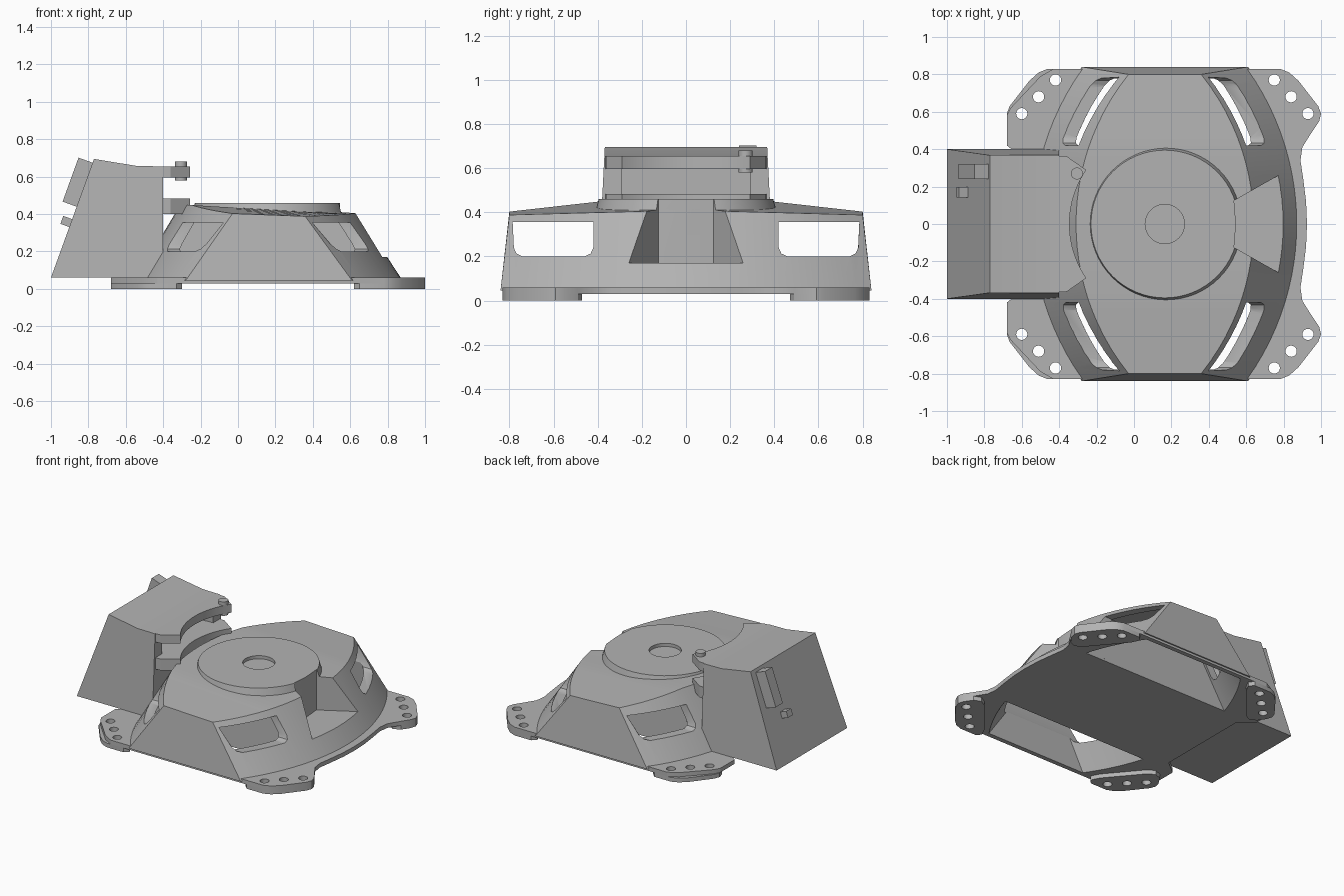
import bpy, bmesh
from math import sqrt, cos, sin, pi, atan2, radians
from mathutils import Matrix

if "Cube" in bpy.data.objects:
    bpy.data.objects.remove(bpy.data.objects["Cube"])

grey = bpy.data.materials.new("matte_grey")
grey.use_nodes = True
grey.diffuse_color = (0.45, 0.45, 0.45, 1)
grey.node_tree.nodes["Principled BSDF"].inputs["Base Color"].default_value = (0.45, 0.45, 0.45, 1)

CX = 0.165                                   # axis of the round turret


def finish(name, bm):
    bmesh.ops.recalc_face_normals(bm, faces=bm.faces)
    me = bpy.data.meshes.new(name)
    bm.to_mesh(me)
    bm.free()
    ob = bpy.data.objects.new(name, me)
    bpy.context.collection.objects.link(ob)
    me.materials.append(grey)
    return ob


def prism(name, pts, lo, hi, axis="z"):
    """Extrude a flat outline along one axis."""
    place = {"x": lambda a, b, c: (c, a, b),
             "y": lambda a, b, c: (a, c, b),
             "z": lambda a, b, c: (a, b, c)}[axis]
    bm = bmesh.new()
    rings = [[bm.verts.new(place(a, b, c)) for a, b in pts] for c in (lo, hi)]
    for ring in rings:
        bm.faces.new(ring)
    n = len(pts)
    for i in range(n):
        j = (i + 1) % n
        bm.faces.new((rings[0][i], rings[0][j], rings[1][j], rings[1][i]))
    return finish(name, bm)


def cone(name, x, y, r0, r1, z0, z1, sides=32):
    bm = bmesh.new()
    bmesh.ops.create_cone(bm, cap_ends=True, segments=sides, radius1=r0, radius2=r1,
                          depth=z1 - z0, matrix=Matrix.Translation((x, y, (z0 + z1) / 2)))
    return finish(name, bm)


def hull(name, f0, f1, inset, z0, drop, n=24):
    """Tapered body with two bowed flanks, between the fractions f0..f1 of its width."""
    bm = bmesh.new()
    rows = []
    for i in range(n + 1):
        f = f0 + (f1 - f0) * i / n
        yb, yt = 0.84 * f, 0.80 * f
        xb = sqrt(1.44 ** 2 - yb * yb) - 0.56 - inset
        xt = sqrt(1.28 ** 2 - yt * yt) - 0.64 - inset
        zr = 0.388 + 0.022 * (1 - abs(f)) - drop
        zl = 0.403 + 0.045 * min(1, 2 * (1 - abs(f))) - drop
        rows.append([bm.verts.new(p) for p in (
            (xb, yb, z0), (xt, yt, zr), (2 * CX - xt, yt, zl), (2 * CX - xb, yb, z0))])
    for a, b in zip(rows, rows[1:]):
        for k in range(4):
            m = (k + 1) % 4
            bm.faces.new((a[k], a[m], b[m], b[k]))
    bm.faces.new(rows[0])
    bm.faces.new(rows[-1])
    return finish(name, bm)


def cut(target, cutters):
    for c in cutters:
        mod = target.modifiers.new("cut", "BOOLEAN")
        mod.operation, mod.solver, mod.object = "DIFFERENCE", "EXACT", c
        bpy.context.view_layer.objects.active = target
        bpy.ops.object.modifier_apply(modifier=mod.name)


def flip(pts):
    return [(x, -y) for x, y in reversed(pts)]


# Cutters: two hollow bays, four flank windows, the wedge notch, bolt holes
bays = [hull("bay_cutter", s * 0.49, s * 0.955, 0.04, -0.02, 0.03) for s in (1, -1)]
window = [(0.42, 0.355), (0.42, 0.24), (0.432, 0.213), (0.46, 0.2),
          (0.74, 0.2), (0.768, 0.213), (0.78, 0.24), (0.785, 0.355)]
windows = [prism("window_cutter", [(s * y, z) for y, z in window], -0.9, 1, "x") for s in (1, -1)]
notch_half = [(0.535, 0.125), (0.95, 0.36)]
notch = prism("notch_cutter", flip(notch_half) + [(0.535, -0.125), (0.545, 0)][1:] + notch_half,
              0.17, 0.6)
holes = [cone("hole_cutter", CX + sx * (0.675 - d) - 0.0, s * (0.68 + e), 0.03, 0.03, -0.1, 0.2, 20)
         for sx in (1, -1) for s in (1, -1) for d, e in ((0.09, 0.09), (0, 0), (-0.09, -0.09))]

# Main body
body = hull("body_shell", -1, 1, 0, 0.045, 0)
cut(body, bays + windows + [notch])

# Base plate with ears
right = [(0.925, 0), (0.92, 0.12), (0.905, 0.24), (0.89, 0.34), (0.90, 0.41), (0.95, 0.49),
         (0.99, 0.55), (1.0, 0.59), (0.985, 0.63), (0.88, 0.765), (0.83, 0.81), (0.78, 0.83)]
left = [(-0.43, 0.83), (-0.50, 0.79), (-0.66, 0.62), (-0.68, 0.58), (-0.68, 0.42), (-0.58, 0.34)]
half = right + left
plate = prism("base_plate", half + flip(half)[:-1], 0.03, 0.06)
cut(plate, bays + holes)

# Foot pads under the ears
pad_right = [(0.90, 0.47), (0.95, 0.49), (0.99, 0.55), (1.0, 0.59), (0.985, 0.63), (0.88, 0.765),
             (0.83, 0.81), (0.78, 0.83), (0.65, 0.83), (0.62, 0.80), (0.65, 0.74), (0.85, 0.50)]
pad_left = [(max(-0.68, 2 * CX - 0.01 - x), y) for x, y in pad_right]
for label, pts in (("right_pad", pad_right), ("left_pad", pad_left)):
    for side, p in (("back", pts), ("front", flip(pts))):
        pad = prism(side + "_" + label, p, 0, 0.03)
        cut(pad, holes)

# Round turret disc with shallow centre recess
disc = cone("turret_disc", CX, 0, 0.415, 0.395, 0.39, 0.46, 64)
recess = cone("recess_cutter", CX, 0, 0.105, 0.105, 0.437, 0.5, 40)
cut(disc, [recess, notch])

# Rear housing, narrowing towards the top
housing = prism("rear_housing", [(-1, 0.06), (-0.77, 0.695), (-0.54, 0.657), (-0.4, 0.655),
                                 (-0.4, 0.06)], -0.4, 0.4, "y")
for v in housing.data.vertices:
    v.co.y *= 1 - 0.08 * (v.co.z - 0.06) / 0.63
pocket = prism("pocket_cutter", [(-0.5, 0.48), (-0.5, 0.6), (-0.3, 0.6), (-0.3, 0.48)],
               -0.29, 0.29, "y")
cut(housing, [pocket])

# Two shelves with a curved mouth around the turret
arc = [(CX - 0.51 * cos(a), 0.51 * sin(a)) for a in (radians(34.5) * i / 10 for i in range(-10, 11))]
outline = [(-0.45, -0.368), (-0.36, -0.362)] + arc + [(-0.36, 0.362), (-0.45, 0.368)]
prism("upper_shelf", outline, 0.595, 0.655)
prism("lower_shelf", outline, 0.40, 0.482)
cone("lock_pin", -0.305, 0.27, 0.032, 0.032, 0.58, 0.68, 24)

# Connector blocks on the sloping rear face
tilt = Matrix.Rotation(atan2(0.23, 0.635), 4, "Y")
for name, x, y, z, size in (("large_connector", -0.82, 0.28, 0.557, (0.16, 0.08, 0.25)),
                            ("small_connector", -0.895, 0.17, 0.352, (0.10, 0.055, 0.045))):
    bm = bmesh.new()
    bmesh.ops.create_cube(bm, size=1, matrix=Matrix.Translation((x, y, z)) @ tilt
                          @ Matrix.Diagonal((*size, 1)))
    finish(name, bm)

# Remove cutters, smooth the curved surfaces
for ob in bays + windows + holes + [notch, recess, pocket]:
    bpy.data.objects.remove(ob)
bpy.ops.object.select_all(action="DESELECT")
for ob in bpy.context.collection.objects:
    if ob.type == "MESH":
        ob.select_set(True)
        bpy.context.view_layer.objects.active = ob
bpy.ops.object.shade_smooth_by_angle(angle=radians(25))
